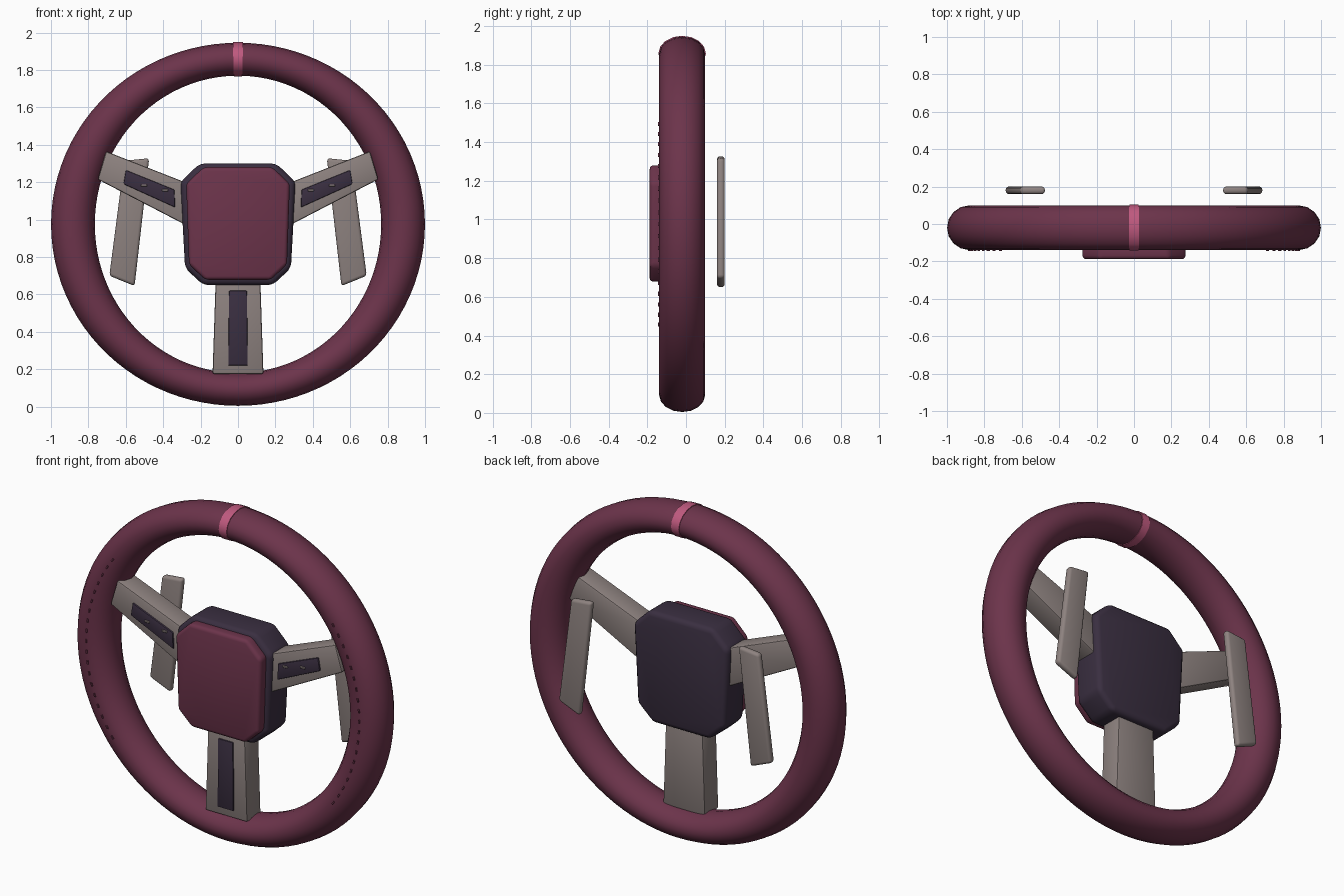
import bpy, bmesh, math
from mathutils import Matrix, Vector

if "Cube" in bpy.data.objects:
    bpy.data.objects.remove(bpy.data.objects["Cube"])

CZ, CY, R = 0.975, -0.02, 0.8825   # rim centre height, depth and path radius


def material(name, rgb):
    m = bpy.data.materials.new(name)
    m.diffuse_color = (*rgb, 1)
    m.use_nodes = True
    m.node_tree.nodes["Principled BSDF"].inputs["Base Color"].default_value = m.diffuse_color
    return m


LEATHER = material("burgundy", (0.15, 0.034, 0.07))
DARK = material("dark_plum", (0.042, 0.028, 0.052))
METAL = material("warm_grey", (0.27, 0.225, 0.215))
PINK = material("pink", (0.52, 0.10, 0.21))


def finish(name, bm, mat, angle=35):
    bmesh.ops.recalc_face_normals(bm, faces=bm.faces)
    me = bpy.data.meshes.new(name)
    bm.to_mesh(me)
    bm.free()
    me.materials.append(mat)
    ob = bpy.data.objects.new(name, me)
    bpy.context.collection.objects.link(ob)
    bpy.ops.object.select_all(action='DESELECT')
    ob.select_set(True)
    bpy.context.view_layer.objects.active = ob
    bpy.ops.object.shade_smooth_by_angle(angle=math.radians(angle))
    return ob


def plate(name, outline, y0, y1, mat, bevel, side=1, segments=2):
    """Extrude an x/z outline from y0 to y1 and round its edges."""
    bm = bmesh.new()
    face = bm.faces.new([bm.verts.new((side * x, y0, z)) for x, z in outline])
    ext = bmesh.ops.extrude_face_region(bm, geom=[face])
    new = [v for v in ext["geom"] if isinstance(v, bmesh.types.BMVert)]
    bmesh.ops.translate(bm, verts=new, vec=(0, y1 - y0, 0))
    bmesh.ops.recalc_face_normals(bm, faces=bm.faces)
    bmesh.ops.bevel(bm, geom=bm.edges[:], offset=bevel, segments=segments,
                    profile=0.5, affect='EDGES')
    return finish(name, bm, mat)


def symmetric(half):
    """Complete a right-hand half outline (top to bottom) across x = 0."""
    return half + [(-x, z) for x, z in reversed(half)]


def tube(name, a0, a1, steps, mat, grow=0.0, sides=16):
    """Sweep the oval grip section along the rim circle; fuller at the sides."""
    closed = abs(a1 - a0 - 2 * math.pi) < 1e-6
    bm = bmesh.new()
    rings = []
    for i in range(steps if closed else steps + 1):
        a = a0 + (a1 - a0) * i / steps
        half = 0.1025 + 0.0145 * math.cos(2 * a) + grow
        ring = []
        for j in range(sides):
            t = 2 * math.pi * j / sides
            r = R + half * math.cos(t)
            y = CY + (0.119 + grow) * math.sin(t)
            ring.append(bm.verts.new((r * math.cos(a), y, CZ + r * math.sin(a))))
        rings.append(ring)
    pairs = list(zip(rings, rings[1:]))
    if closed:
        pairs.append((rings[-1], rings[0]))
    else:
        bm.faces.new(rings[0])
        bm.faces.new(rings[-1])
    for p, q in pairs:
        for j in range(sides):
            k = (j + 1) % sides
            bm.faces.new((p[j], p[k], q[k], q[j]))
    return finish(name, bm, mat)


# Rim and top centre marker
tube("rim", 0, 2 * math.pi, 96, LEATHER)
w = 0.025 / R
tube("top_marker_band", math.pi / 2 - w, math.pi / 2 + w, 4, PINK, grow=0.004)

# Stitches along the front of each grip
for side, label in ((-1, "left"), (1, "right")):
    bm = bmesh.new()
    for i in range(19):
        a = math.radians(-36 + 4 * i)
        pos = Vector((side * R * math.cos(a), CY - 0.119, CZ + R * math.sin(a)))
        mat = (Matrix.Translation(pos) @ Matrix.Rotation(-side * a, 4, 'Y')
               @ Matrix.Diagonal((0.008, 0.012, 0.02, 1)))
        bmesh.ops.create_cube(bm, size=1, matrix=mat)
    finish(label + "_stitches", bm, LEATHER)

# Hub body and front pad
plate("hub_body", symmetric([(0.205, 1.30), (0.308, 1.20), (0.283, 0.74), (0.185, 0.65)]),
      -0.135, 0.055, DARK, 0.028, segments=3)
plate("hub_pad", symmetric([(0.185, 1.28), (0.277, 1.19), (0.262, 0.76), (0.175, 0.678)]),
      -0.188, -0.11, LEATHER, 0.02, segments=3)

# Lower spoke and its inlay
plate("lower_spoke", symmetric([(0.118, 0.72), (0.136, 0.175)]),
      -0.11, 0.02, METAL, 0.01)
plate("lower_spoke_inlay", symmetric([(0.048, 0.62), (0.052, 0.22)]),
      -0.118, -0.09, DARK, 0.005)

# Side spokes, switch panels, buttons and shift paddles
for side, label in ((-1, "left"), (1, "right")):
    plate(label + "_spoke", [(0.22, 1.175), (0.705, 1.365), (0.75, 1.215), (0.22, 0.94)],
          -0.11, 0.02, METAL, 0.01, side)
    plate(label + "_switch_panel",
          [(0.34, 1.16), (0.60, 1.265), (0.612, 1.19), (0.336, 1.065)],
          -0.12, -0.09, DARK, 0.006, side)
    for n, (x, z) in enumerate(((0.39, 1.157), (0.503, 1.183)), 1):
        plate(f"{label}_button_{n}",
              [(x - 0.016, z + 0.006), (x + 0.016, z + 0.006),
               (x + 0.016, z - 0.006), (x - 0.016, z - 0.006)],
              -0.126, -0.112, METAL, 0.002, side, 1)
    plate(label + "_shift_paddle",
          [(0.475, 1.328), (0.608, 1.315), (0.688, 0.70), (0.553, 0.645)],
          0.16, 0.20, METAL, 0.016, side, 3)
